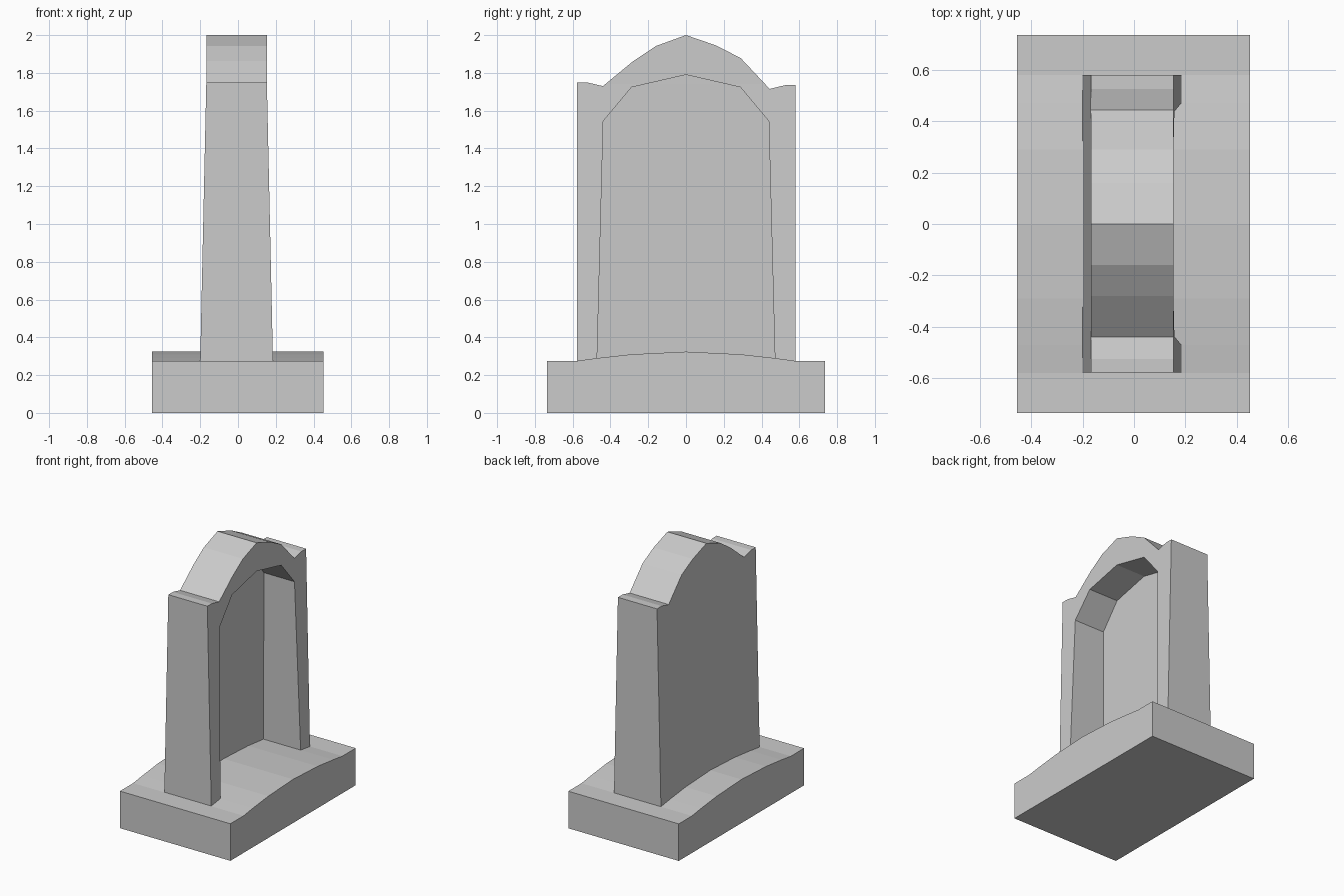
import bpy, bmesh

if "Cube" in bpy.data.objects:
    bpy.data.objects.remove(bpy.data.objects["Cube"])


def prism(name, profile, x_back, x_front, bend=None):
    """Extrude a (y, z) profile along x; x_back/x_front give x for a height z."""
    bm = bmesh.new()
    face = bm.faces.new([bm.verts.new((-1, y, z)) for y, z in profile])
    ext = bmesh.ops.extrude_face_region(bm, geom=[face])
    for v in ext["geom"]:
        if isinstance(v, bmesh.types.BMVert):
            v.co.x = 1
    if bend:  # edge loop where the taper ends
        bmesh.ops.bisect_plane(bm, geom=bm.verts[:] + bm.edges[:] + bm.faces[:],
                               plane_co=(0, 0, bend), plane_no=(0, 0, 1))
    for v in bm.verts:
        v.co.x = x_front(v.co.z) if v.co.x > 0 else x_back(v.co.z)
    bmesh.ops.recalc_face_normals(bm, faces=bm.faces[:])
    mesh = bpy.data.meshes.new(name)
    bm.to_mesh(mesh)
    bm.free()
    obj = bpy.data.objects.new(name, mesh)
    bpy.context.collection.objects.link(obj)
    return obj


BEND = 1.74


def taper(bottom, top):
    """Linear lean from the plinth up to the bend, vertical above it."""
    return lambda z: bottom + (top - bottom) * min((z - 0.28) / (BEND - 0.28), 1)


# Plinth with a gently crowned top
crown = [(-0.735, 0.275), (-0.58, 0.275), (-0.47, 0.29), (-0.29, 0.31), (0, 0.324),
         (0.29, 0.31), (0.47, 0.29), (0.58, 0.275), (0.735, 0.275)]
prism("plinth", [(-0.735, 0)] + crown + [(0.735, 0)],
      lambda z: -0.455, lambda z: 0.452)

# Tapered headstone with shoulders and arched crest
outline = [(-0.578, 0.26), (-0.578, 1.75), (-0.525, 1.75), (-0.44, 1.73), (-0.28, 1.862),
           (-0.16, 1.942), (0, 2.0), (0.16, 1.945), (0.29, 1.878), (0.443, 1.715),
           (0.525, 1.735), (0.58, 1.735), (0.58, 0.26)]
stone = prism("headstone", outline, taper(-0.2, -0.168), taper(0.185, 0.153), BEND)

# Arched niche cut into the face, leaving a thin back wall
niche = prism("niche_cutter",
              [(-0.473, 0.2), (-0.438, 1.545), (-0.288, 1.724), (0, 1.79),
               (0.288, 1.724), (0.438, 1.545), (0.473, 0.2)],
              taper(-0.12, -0.09), lambda z: 1.0, BEND)
niche.hide_render = True
niche.hide_viewport = True
cut = stone.modifiers.new("niche", 'BOOLEAN')
cut.operation = 'DIFFERENCE'
cut.solver = 'EXACT'
cut.object = niche
